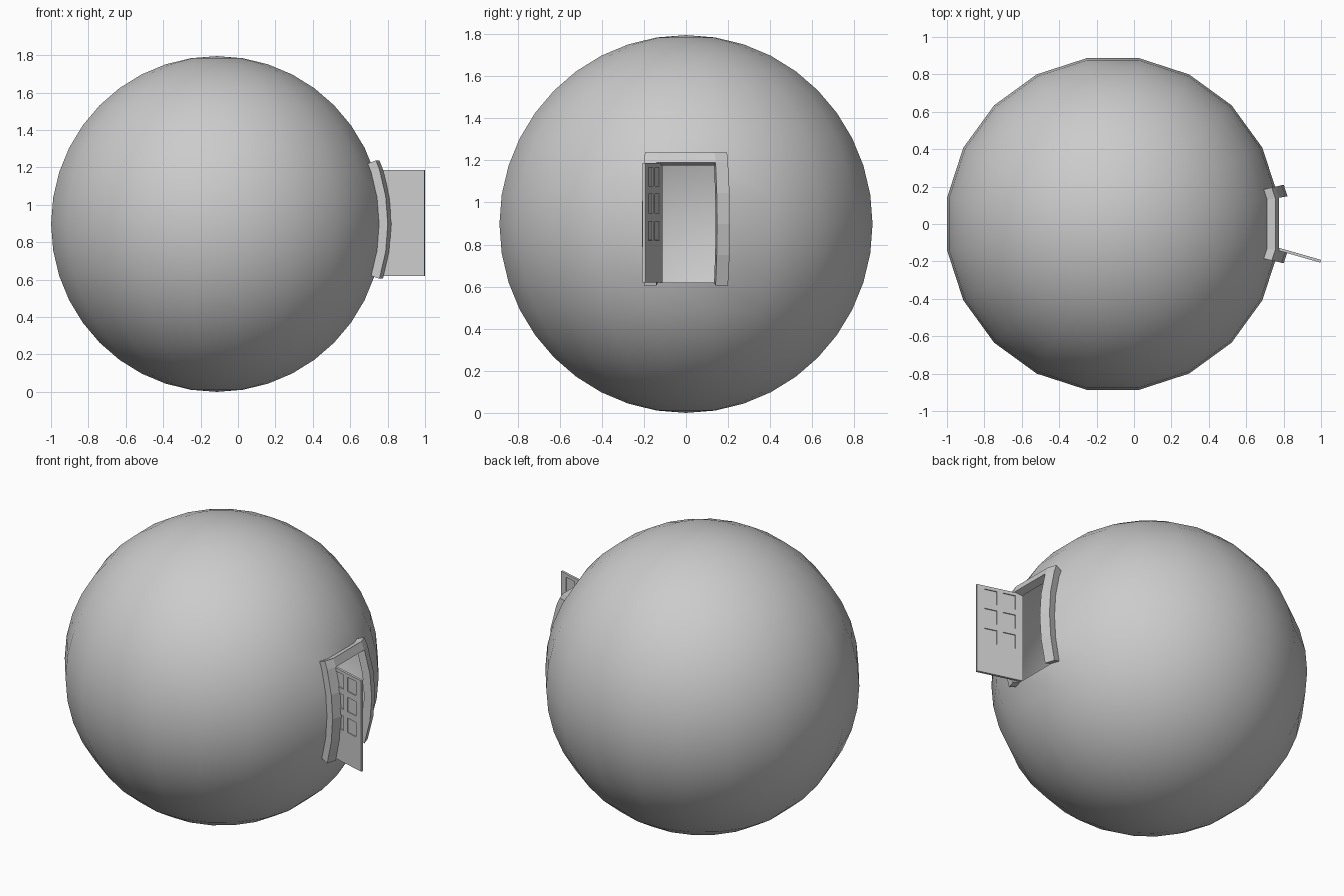
import bpy, bmesh
from math import radians, sin, cos
from mathutils import Vector, Matrix

if "Cube" in bpy.data.objects:
    bpy.data.objects.remove(bpy.data.objects["Cube"])

R = 0.8975
C = Vector((-0.113, 0, R))


def finish(bm, name, smooth=False):
    mesh = bpy.data.meshes.new(name)
    bm.to_mesh(mesh)
    bm.free()
    for p in mesh.polygons:
        p.use_smooth = smooth
    ob = bpy.data.objects.new(name, mesh)
    bpy.context.collection.objects.link(ob)
    return ob


def grid(bm, us, vs, point, keep=lambda i, j: True):
    """Quad grid over parameter lists us, vs; cells filtered by keep."""
    v = [[bm.verts.new(point(a, b)) for b in vs] for a in us]
    for i in range(len(us) - 1):
        for j in range(len(vs) - 1):
            if keep(i, j):
                bm.faces.new((v[i][j], v[i + 1][j], v[i + 1][j + 1], v[i][j + 1]))
    bmesh.ops.delete(bm, geom=[x for x in bm.verts if not x.link_faces], context='VERTS')


# hollow ball body, with a one-facet-wide doorway on the +x side
bm = bmesh.new()
bmesh.ops.create_uvsphere(bm, u_segments=20, v_segments=20, radius=R)
bmesh.ops.rotate(bm, verts=bm.verts, matrix=Matrix.Rotation(radians(9), 3, 'Z'))
doorway = []
for f in bm.faces:
    c = f.calc_center_median()
    if c.x > 0.5 and abs(c.y) < 0.05 and abs(c.z) < R * sin(radians(18)):
        doorway.append(f)
bmesh.ops.delete(bm, geom=doorway, context='FACES')
bmesh.ops.translate(bm, verts=bm.verts, vec=C)
finish(bm, "ball_body", smooth=True)

# door frame: three-sided band following the facets, raised radially
def ball(lon, lat):
    a, b = radians(lon), radians(lat)
    return Vector((cos(b) * cos(a), cos(b) * sin(a), sin(b))) * R


def frame_point(col, lat):
    def at(lt):
        side = -1 if col < 0 else 1
        inner = ball(9 * side, lt)
        return inner.lerp(ball(27 * side, lt), 0.22) if abs(col) == 2 else inner
    if lat > 18:
        return at(18).lerp(at(27), 0.35)
    return at(lat)


bm = bmesh.new()
grid(bm, [-2, -1, 1, 2], [-18, -9, 0, 9, 18, 20], frame_point,
     lambda i, j: i != 1 or j == 4)
res = bmesh.ops.extrude_face_region(bm, geom=bm.faces[:], use_keep_orig=True)
for e in res["geom"]:
    if isinstance(e, bmesh.types.BMVert):
        e.co *= (R + 0.048) / R
bmesh.ops.recalc_face_normals(bm, faces=bm.faces)
bmesh.ops.translate(bm, verts=bm.verts, vec=C)
finish(bm, "door_frame")

# open door with six recessed panes on each face
T = 0.015
us = [0, 0.047, 0.126, 0.162, 0.241, 0.287]
vs = [0.62, 0.82, 0.91, 0.95, 1.04, 1.077, 1.166, 1.187]
bm = bmesh.new()
grid(bm, us, vs, lambda u, v: Vector((u, -T / 2, v)))
res = bmesh.ops.extrude_face_region(bm, geom=bm.faces[:], use_keep_orig=True)
for e in res["geom"]:
    if isinstance(e, bmesh.types.BMVert):
        e.co.y += T
bmesh.ops.recalc_face_normals(bm, faces=bm.faces)
panes = []
for f in bm.faces:
    c = f.calc_center_median()
    in_u = any(us[i] < c.x < us[i + 1] for i in (1, 3))
    in_v = any(vs[j] < c.z < vs[j + 1] for j in (1, 3, 5))
    if in_u and in_v and abs(f.normal.y) > 0.9:
        panes.append(f)
bmesh.ops.inset_individual(bm, faces=panes, thickness=0.0005, depth=-0.005)
door = finish(bm, "door")
door.location = (0.722, -0.12, 0)
door.rotation_euler.z = radians(-16)
